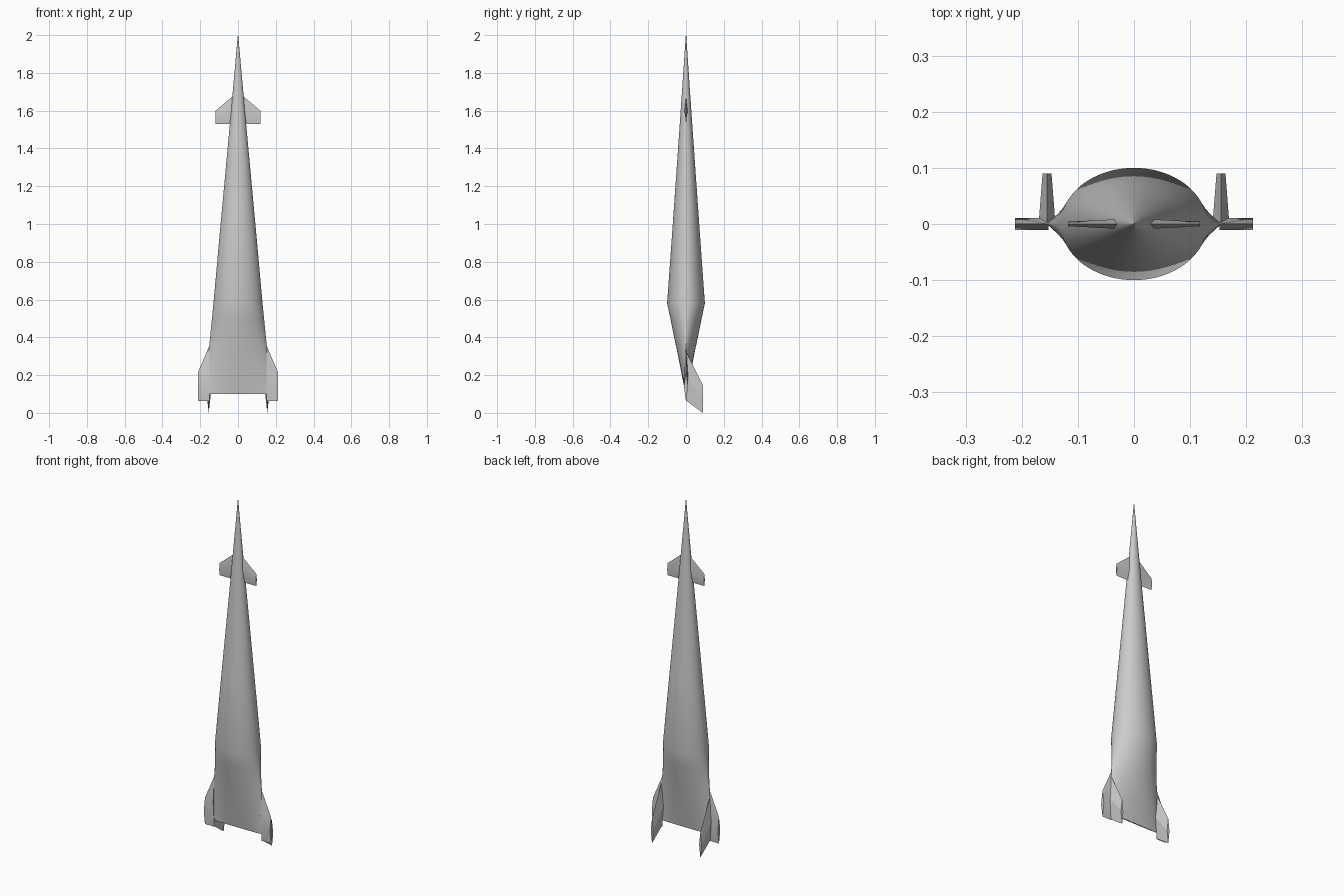
import bpy
import bmesh
import math

cube = bpy.data.objects.get("Cube")
if cube:
    bpy.data.objects.remove(cube, do_unlink=True)

GREY = (0.6, 0.6, 0.6, 1)
mat = bpy.data.materials.new("light grey")
mat.use_nodes = True
mat.diffuse_color = GREY
mat.node_tree.nodes["Principled BSDF"].inputs["Base Color"].default_value = GREY


def finish(name, bm, angle):
    bmesh.ops.recalc_face_normals(bm, faces=bm.faces)
    mesh = bpy.data.meshes.new(name)
    bm.to_mesh(mesh)
    bm.free()
    mesh.materials.append(mat)
    obj = bpy.data.objects.new(name, mesh)
    bpy.context.collection.objects.link(obj)
    bpy.ops.object.select_all(action="DESELECT")
    obj.select_set(True)
    bpy.context.view_layer.objects.active = obj
    bpy.ops.object.shade_smooth_by_angle(angle=math.radians(angle))
    return obj


def loft(name, rings, angle):
    """Skin closed rings of points and cap both ends."""
    bm = bmesh.new()
    loops = [[bm.verts.new(p) for p in ring] for ring in rings]
    for a, b in zip(loops, loops[1:]):
        for i in range(len(a)):
            j = (i + 1) % len(a)
            bm.faces.new((a[i], a[j], b[j], b[i]))
    bm.faces.new(loops[0])
    bm.faces.new(loops[-1])
    return finish(name, bm, angle)


def body_ring(z, half_width, half_depth, sides=64):
    ring = []
    # the section turns from an ellipse to a pointed lens towards the tail
    sharp = 1 + 0.5 * max(0, min(1, (0.58 - z) / 0.25))
    for i in range(sides):
        t = 2 * math.pi * i / sides
        s = math.sin(t)
        y = math.copysign(abs(s) ** sharp, s) * half_depth
        ring.append((half_width * math.cos(t), y, z))
    return ring


# Fuselage: elliptical cone flattening into a straight tail edge
stations = [(2.0, 0.001, 0.001), (1.53, 0.043, 0.033), (1.0, 0.092, 0.07),
            (0.58, 0.13, 0.1), (0.5, 0.138, 0.083), (0.42, 0.146, 0.067),
            (0.35, 0.153, 0.052), (0.22, 0.156, 0.026), (0.1, 0.156, 0.003)]
loft("fuselage", [body_ring(*s) for s in stations], 40)


def fin(name, root, tip, place):
    """Diamond-section fin; root and tip are (span, top, bottom, half thickness)."""
    rings = []
    for span, top, bottom, thick in (root, tip):
        mid = (top + bottom) / 2
        section = [(0, top), (thick, mid), (0, bottom), (-thick, mid)]
        rings.append([place(span, t, z) for t, z in section])
    loft(name, rings, 20)


for side, x in (("left", 1), ("right", -1)):
    def sideways(span, t, z):
        return (x * span, t, z)

    def backwards(span, t, z):
        return (x * 0.155 + t, span, z)

    fin(side + "_nose_fin", (0.02, 1.683, 1.53, 0.009), (0.118, 1.6, 1.53, 0.004), sideways)
    fin(side + "_side_fin", (0.152, 0.355, 0.062, 0.011), (0.212, 0.215, 0.062, 0.011), sideways)
    fin(side + "_rear_fin", (0.0, 0.325, 0.065, 0.015), (0.09, 0.145, 0.0, 0.008), backwards)
